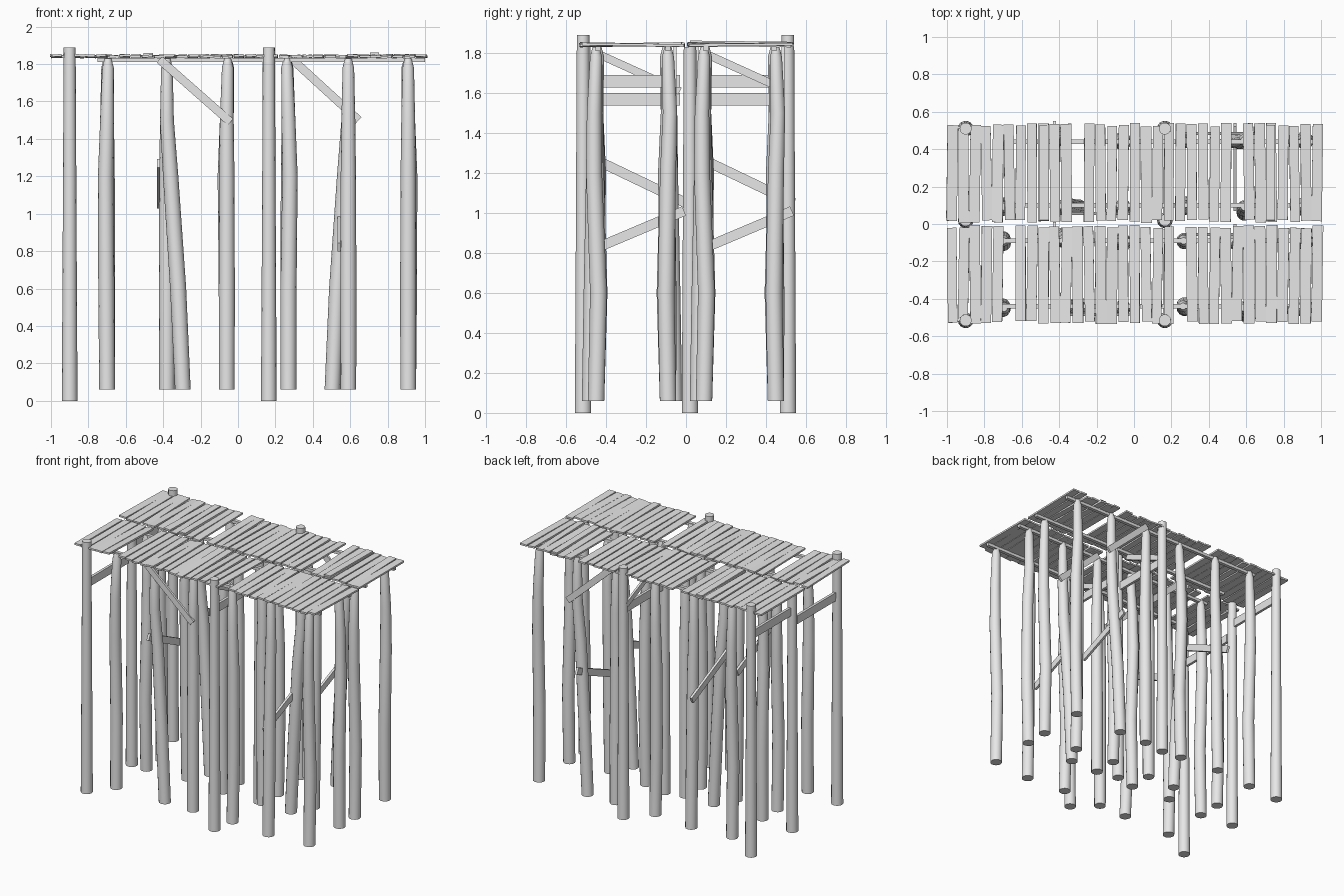
import bpy, bmesh, math, random
from mathutils import Vector, Matrix

random.seed(4)
cube = bpy.data.objects.get("Cube")
if cube:
    bpy.data.objects.remove(cube, do_unlink=True)

wood = bpy.data.materials.new("weathered grey wood")
wood.use_nodes = True
grey = (0.8, 0.8, 0.8, 1)
wood.diffuse_color = grey
wood.node_tree.nodes["Principled BSDF"].inputs["Base Color"].default_value = grey


def finish(name, bm):
    bmesh.ops.recalc_face_normals(bm, faces=bm.faces)
    me = bpy.data.meshes.new(name)
    bm.to_mesh(me)
    bm.free()
    me.materials.append(wood)
    ob = bpy.data.objects.new(name, me)
    bpy.context.collection.objects.link(ob)
    return ob


def post(name, rings, sides=14):
    """Round pole lofted through rings of (x, y, z, radius)."""
    bm = bmesh.new()
    loops = []
    for x, y, z, r in rings:
        loops.append([bm.verts.new((x + r * math.cos(math.tau * k / sides),
                                    y + r * math.sin(math.tau * k / sides), z))
                      for k in range(sides)])
    for low, high in zip(loops, loops[1:]):
        for k in range(sides):
            n = (k + 1) % sides
            bm.faces.new((low[k], low[n], high[n], high[k])).smooth = True
    bm.faces.new(loops[0])
    bm.faces.new(loops[-1])
    return finish(name, bm)


def board(name, a, b, width, thick, side):
    """Flat board from a to b; side is the direction of its thickness."""
    a, b = Vector(a), Vector(b)
    along = (b - a).normalized()
    across = along.cross(Vector(side)).normalized()
    flat = across.cross(along)
    rot = Matrix((along, across, flat)).transposed().to_4x4()
    bm = bmesh.new()
    bmesh.ops.create_cube(bm, size=1)
    bmesh.ops.scale(bm, vec=((b - a).length, width, thick), verts=bm.verts)
    bmesh.ops.transform(bm, matrix=Matrix.Translation((a + b) / 2) @ rot, verts=bm.verts)
    return finish(name, bm)


# Tall mooring posts, the middle ones ending under the deck
for x in (-0.9, 0.165):
    for y, top in ((-0.515, 1.89), (0.02, 1.83), (0.51, 1.89)):
        post("tall_post", [(x, y, 0, 0.042), (x, y, 0.9, 0.037), (x, y, top, 0.032)])

# Bent piles: one bay of six, repeated four times, the right bays turned round.
# Each entry: column, row, and sideways drift (x, y) at four heights
heights = (0.06, 0.6, 1.2, 1.5, 1.78, 1.83)
radii = (0.042, 0.043, 0.041, 0.037, 0.031, 0.018)
bay = [
    (-0.32, -0.18, (0, -0.004, -0.008, 0, 0.005, 0.005), (0, 0.01, 0, -0.01, 0, 0)),
    (0, -0.18, (0.085, 0.06, 0.02, 0, 0, 0), (0, 0, 0.01, 0, 0, 0)),
    (0.32, -0.18, (0, 0, 0, 0, 0.005, 0.005), (0, 0, 0.005, 0, 0, 0)),
    (-0.32, 0.18, (0, 0, 0, 0, 0, 0), (0, -0.012, 0.01, 0.01, 0, 0)),
    (0, 0.18, (0, 0, 0, 0, 0, 0), (0.03, 0.02, 0.01, 0, 0, 0)),
    (0.32, 0.18, (0, 0, -0.008, 0, 0.008, 0.008), (0, -0.015, 0, 0, -0.01, -0.01)),
]
for cx, turn in ((-0.38, 1), (0.59, -1)):
    for cy in (-0.27, 0.27):
        for px, py, dx, dy in bay:
            post("pile", [(cx + turn * (px + u), cy + turn * (py + v), z, r)
                          for u, v, z, r in zip(dx, dy, heights, radii)])

# Stringers under the deck
for y in (-0.44, -0.09, 0.1, 0.44):
    board("stringer", (-0.75, y, 1.822), (1.0, y, 1.822), 0.025, 0.022, (0, 0, 1))

# Deck planks in two rows, with missing boards
count, pitch = 33, 0.061
for start, end, missing in ((-0.525, -0.015, (5, 20)), (0.015, 0.53, (11, 25))):
    for i in range(count):
        if i in missing:
            continue
        x = -0.972 + i * pitch
        skew = random.uniform(-0.005, 0.005)
        rise = random.uniform(-0.005, 0.005)
        a = (x - skew, start + random.uniform(-0.01, 0.008), 1.842 - rise)
        b = (x + skew, end + random.uniform(-0.008, 0.01), 1.842 + rise)
        board("deck_plank", a, b, random.uniform(0.05, 0.058), 0.013,
              (random.uniform(-0.08, 0.08), 0, 1))

# Raised loose planks
board("loose_plank", (-0.48, 0.02, 1.854), (-0.48, 0.53, 1.85), 0.05, 0.013, (0, 0, 1))
board("loose_plank", (0.73, 0.02, 1.856), (0.73, 0.53, 1.85), 0.05, 0.013, (0, 0, 1))

# Braces, repeated for the front and back halves
for s in (0, 0.54):
    board("long_brace", (-0.42, -0.485 + s, 1.825), (-0.04, -0.485 + s, 1.49), 0.045, 0.016, (0, 1, 0))
    board("long_brace", (0.29, -0.055 + s, 1.825), (0.645, -0.055 + s, 1.50), 0.045, 0.016, (0, 1, 0))
    board("falling_brace", (-0.425, -0.46 + s, 1.27), (-0.425, 0.0 + s, 1.05), 0.05, 0.018, (1, 0, 0))
    board("rising_brace", (0.54, -0.46 + s, 0.82), (0.54, -0.01 + s, 1.01), 0.05, 0.018, (1, 0, 0))
    board("top_brace", (0.14, -0.45 + s, 1.80), (0.14, -0.03 + s, 1.61), 0.04, 0.016, (1, 0, 0))

# Level cross ties between the tall posts
for x, front_z, back_z in ((-0.9, 1.57, 1.66), (0.165, 1.66, 1.57)):
    board("cross_tie", (x, -0.5, front_z), (x, -0.03, front_z), 0.062, 0.02, (1, 0, 0))
    board("cross_tie", (x, 0.04, back_z), (x, 0.5, back_z), 0.062, 0.02, (1, 0, 0))
